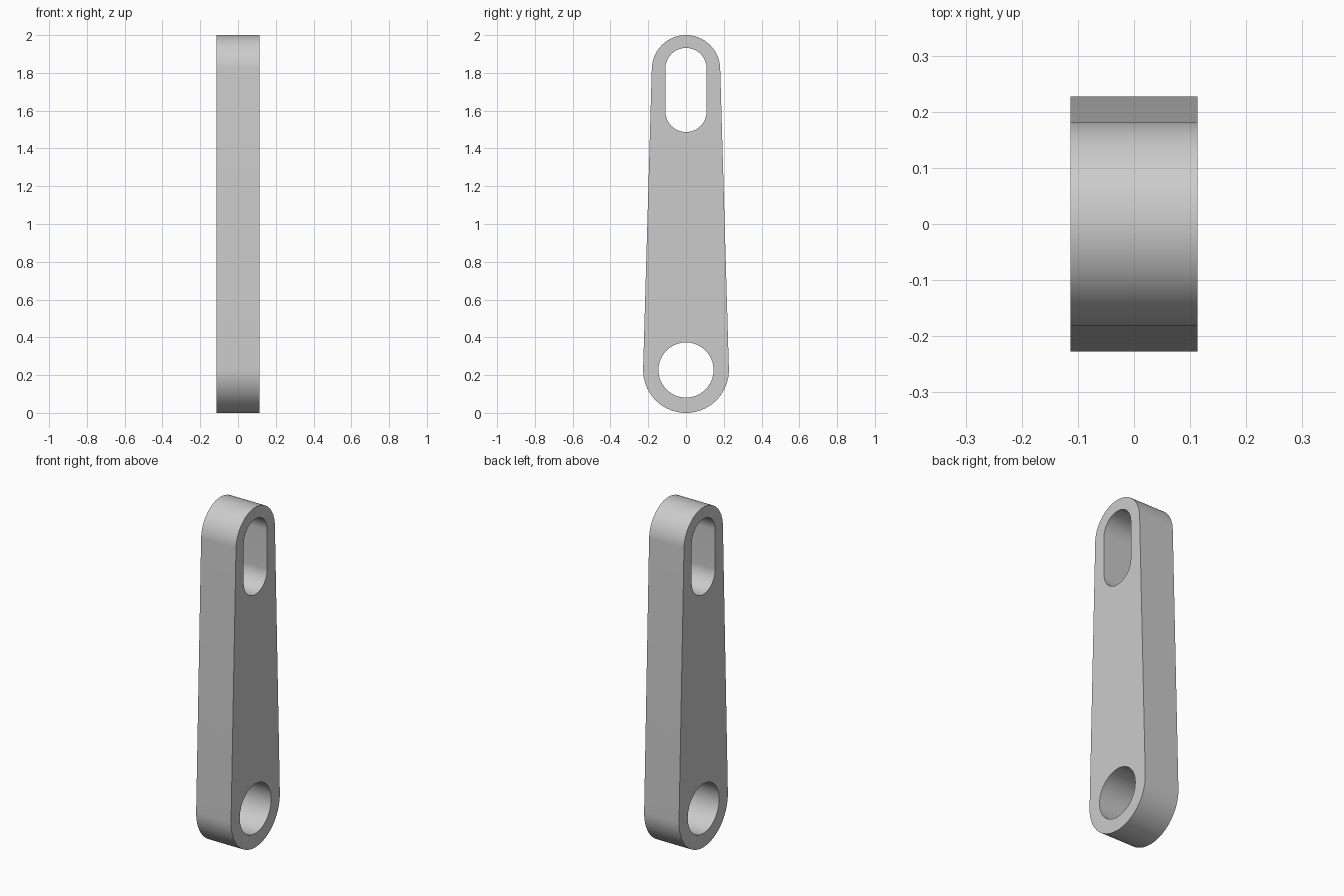
import bpy, bmesh
from math import pi, cos, sin, asin

cube = bpy.data.objects.get("Cube")
if cube:
    bpy.data.objects.remove(cube, do_unlink=True)

THICK = 0.227
BIG_R, SMALL_R = 0.227, 0.181
BIG_Z, SMALL_Z = BIG_R, 2 - SMALL_R
STEPS = 48


def arc(z, r, start, end):
    """Points of an arc in the y-z plane, angles measured from +y."""
    span = [start + (end - start) * i / STEPS for i in range(STEPS + 1)]
    return [(-THICK / 2, r * cos(a), z + r * sin(a)) for a in span]


def capsule(z_low, r_low, z_high, r_high):
    """Two arcs joined by their common tangent lines."""
    tilt = asin((r_low - r_high) / (z_high - z_low))
    return (arc(z_high, r_high, tilt, pi - tilt)
            + arc(z_low, r_low, pi - tilt, 2 * pi + tilt))


# Tapered outline, upper slot and lower round hole
outline = capsule(BIG_Z, BIG_R, SMALL_Z, SMALL_R)
slot = capsule(1.596, 0.109, 1.823, 0.109)
hole = arc(BIG_Z, 0.146, 0, 2 * pi)[:-1]

bm = bmesh.new()
edges = []
for loop in (outline, slot, hole):
    verts = [bm.verts.new(p) for p in loop]
    edges += [bm.edges.new((v, verts[i - 1])) for i, v in enumerate(verts)]
bmesh.ops.triangle_fill(bm, edges=edges, use_beauty=True)

# Extrude the plate to its full thickness
grown = bmesh.ops.extrude_face_region(bm, geom=bm.faces[:], use_keep_orig=True)
moved = [g for g in grown["geom"] if isinstance(g, bmesh.types.BMVert)]
bmesh.ops.translate(bm, verts=moved, vec=(THICK, 0, 0))
bmesh.ops.recalc_face_normals(bm, faces=bm.faces[:])

mesh = bpy.data.meshes.new("link_arm")
bm.to_mesh(mesh)
bm.free()
arm = bpy.data.objects.new("link_arm", mesh)
bpy.context.collection.objects.link(arm)

# Plain grey finish
grey = bpy.data.materials.new("grey")
grey.use_nodes = True
color = (0.6, 0.6, 0.6, 1)
grey.diffuse_color = color
grey.node_tree.nodes["Principled BSDF"].inputs["Base Color"].default_value = color
mesh.materials.append(grey)

# Smooth rounded walls with sharp rims
bpy.ops.object.select_all(action="DESELECT")
arm.select_set(True)
bpy.context.view_layer.objects.active = arm
bpy.ops.object.shade_smooth_by_angle(angle=pi / 6)
